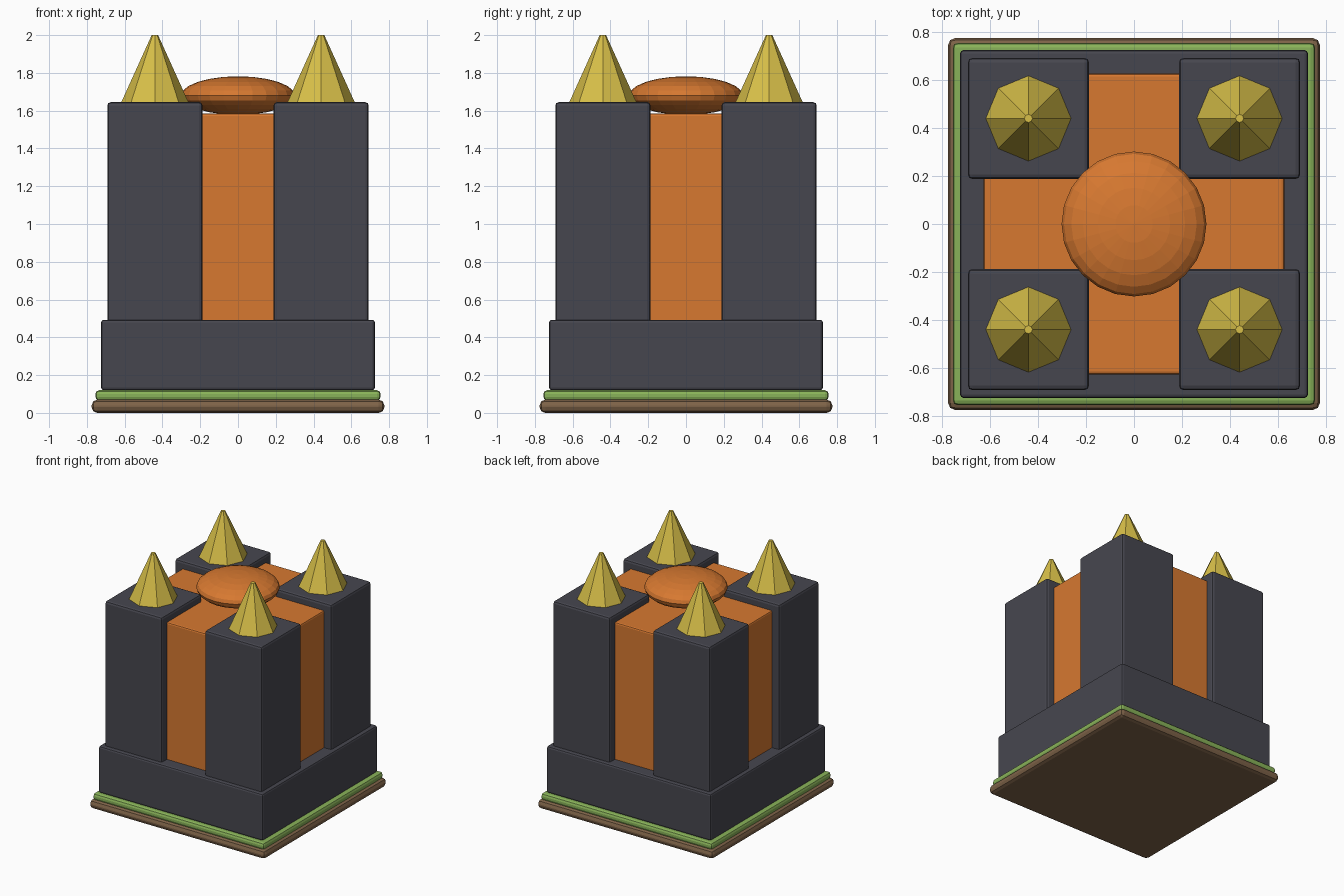
import bpy
import math

cube = bpy.data.objects.get("Cube")
if cube:
    bpy.data.objects.remove(cube, do_unlink=True)


def make_material(name, rgb):
    mat = bpy.data.materials.new(name)
    mat.use_nodes = True
    color = (*rgb, 1.0)
    mat.diffuse_color = color
    mat.node_tree.nodes["Principled BSDF"].inputs["Base Color"].default_value = color
    return mat


slate = make_material("dark slate", (0.062, 0.062, 0.078))
orange = make_material("orange", (0.68, 0.19, 0.03))
gold = make_material("gold", (0.68, 0.52, 0.065))
grass = make_material("grass green", (0.25, 0.45, 0.10))
earth = make_material("earth brown", (0.21, 0.125, 0.065))


def finish(name, mat):
    obj = bpy.context.object
    obj.name = obj.data.name = name
    obj.data.materials.append(mat)
    return obj


def block(name, mat, x, y, half, bottom, top, bevel):
    """Square block with rounded edges, spanning bottom to top."""
    bpy.ops.mesh.primitive_cube_add(size=2, location=(x, y, (bottom + top) / 2))
    obj = finish(name, mat)
    obj.scale = (half, half, (top - bottom) / 2)
    bpy.ops.object.transform_apply(location=False, rotation=False, scale=True)
    mod = obj.modifiers.new("rounded edges", 'BEVEL')
    mod.width = bevel
    mod.segments = 2
    return obj


# Ground slabs and plinth
block("ground_slab", earth, 0, 0, 0.775, 0.0, 0.07, 0.03)
block("grass_slab", grass, 0, 0, 0.755, 0.065, 0.12, 0.02)
block("plinth", slate, 0, 0, 0.725, 0.12, 0.493, 0.015)

# Central core
block("core", orange, 0, 0, 0.627, 0.45, 1.585, 0.012)

# Corner towers with spires
for side, sx in (("left", 1), ("right", -1)):
    for end, sy in (("front", -1), ("back", 1)):
        x, y = sx * 0.44, sy * 0.44
        block(f"tower_{end}_{side}", slate, x, y, 0.252, 0.45, 1.645, 0.018)
        bpy.ops.mesh.primitive_cone_add(vertices=8, radius1=0.18, radius2=0.017,
                                        depth=0.36, location=(x, y, 1.82))
        finish(f"spire_{end}_{side}", gold)

# Flattened dome on the core
bpy.ops.mesh.primitive_uv_sphere_add(segments=24, ring_count=12, radius=1,
                                     location=(0, 0, 1.68))
dome = finish("dome", orange)
dome.scale = (0.302, 0.302, 0.102)
bpy.ops.object.transform_apply(location=False, rotation=False, scale=True)
